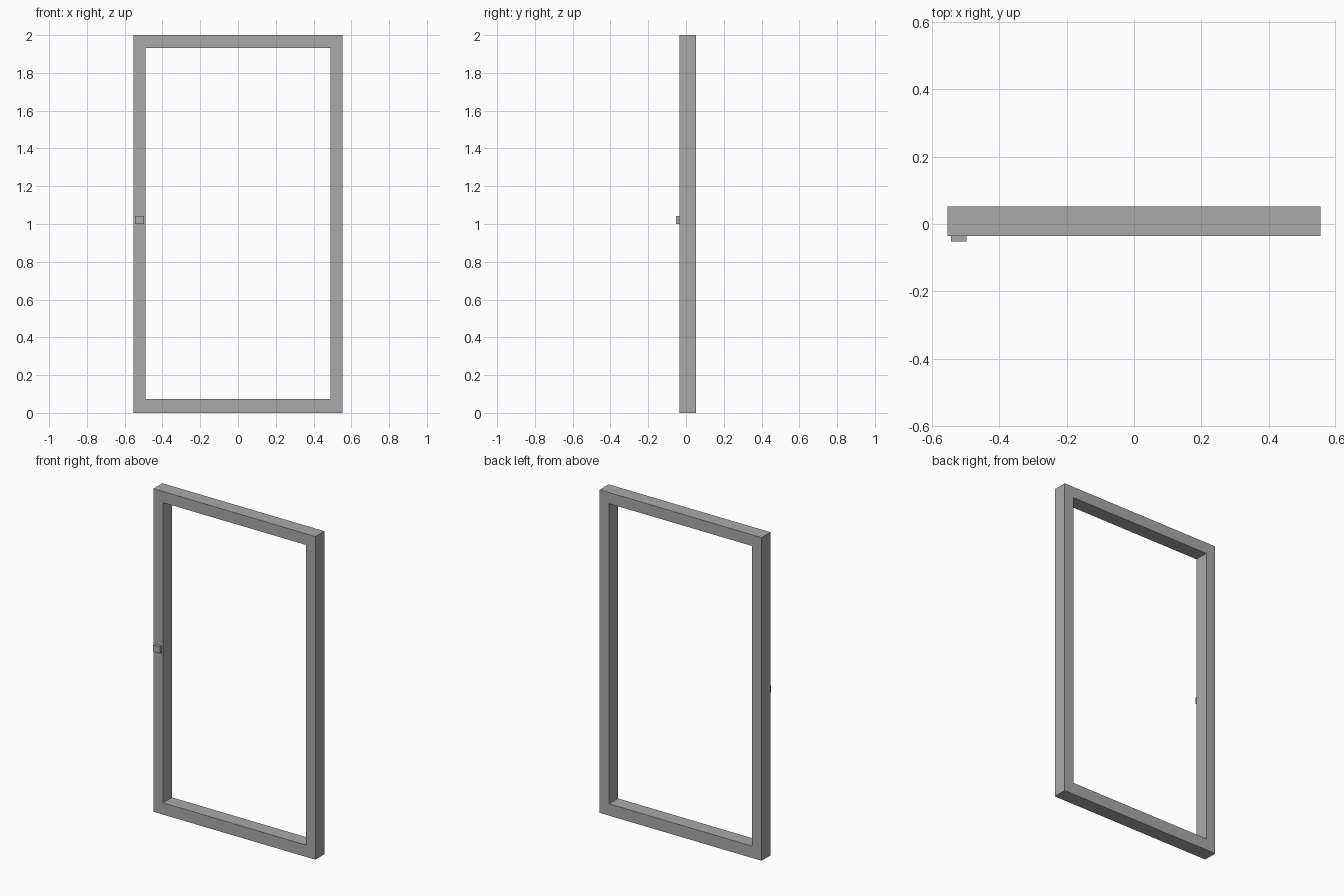
import bpy
import bmesh

cube = bpy.data.objects.get("Cube")
if cube:
    bpy.data.objects.remove(cube, do_unlink=True)

grey = bpy.data.materials.new("grey")
grey.use_nodes = True
COLOUR = (0.4, 0.4, 0.4, 1)
grey.diffuse_color = COLOUR
grey.node_tree.nodes["Principled BSDF"].inputs["Base Color"].default_value = COLOUR


def rectangle(bm, x0, x1, z0, z1, y):
    return [bm.verts.new(p) for p in ((x0, y, z0), (x1, y, z0), (x1, y, z1), (x0, y, z1))]


def extruded(name, bm, depth):
    """Extrude the flat front faces backwards and make an object."""
    front = list(bm.faces)
    result = bmesh.ops.extrude_face_region(bm, geom=front, use_keep_orig=True)
    moved = [v for v in result["geom"] if isinstance(v, bmesh.types.BMVert)]
    bmesh.ops.translate(bm, verts=moved, vec=(0, depth, 0))
    bmesh.ops.recalc_face_normals(bm, faces=bm.faces)
    mesh = bpy.data.meshes.new(name)
    bm.to_mesh(mesh)
    bm.free()
    mesh.materials.append(grey)
    obj = bpy.data.objects.new(name, mesh)
    bpy.context.collection.objects.link(obj)
    return obj


# Door frame: a rectangular ring with an open middle
FRONT = -0.035
bm = bmesh.new()
outer = rectangle(bm, -0.554, 0.554, 0, 2, FRONT)
inner = rectangle(bm, -0.489, 0.489, 0.073, 1.931, FRONT)
for i in range(4):
    j = (i + 1) % 4
    bm.faces.new((outer[i], outer[j], inner[j], inner[i]))
extruded("door_frame", bm, 0.0875)

# Small handle block on the right stile
bm = bmesh.new()
bm.faces.new(rectangle(bm, -0.544, -0.498, 1.0, 1.042, -0.0525))
extruded("handle", bm, 0.0175)
